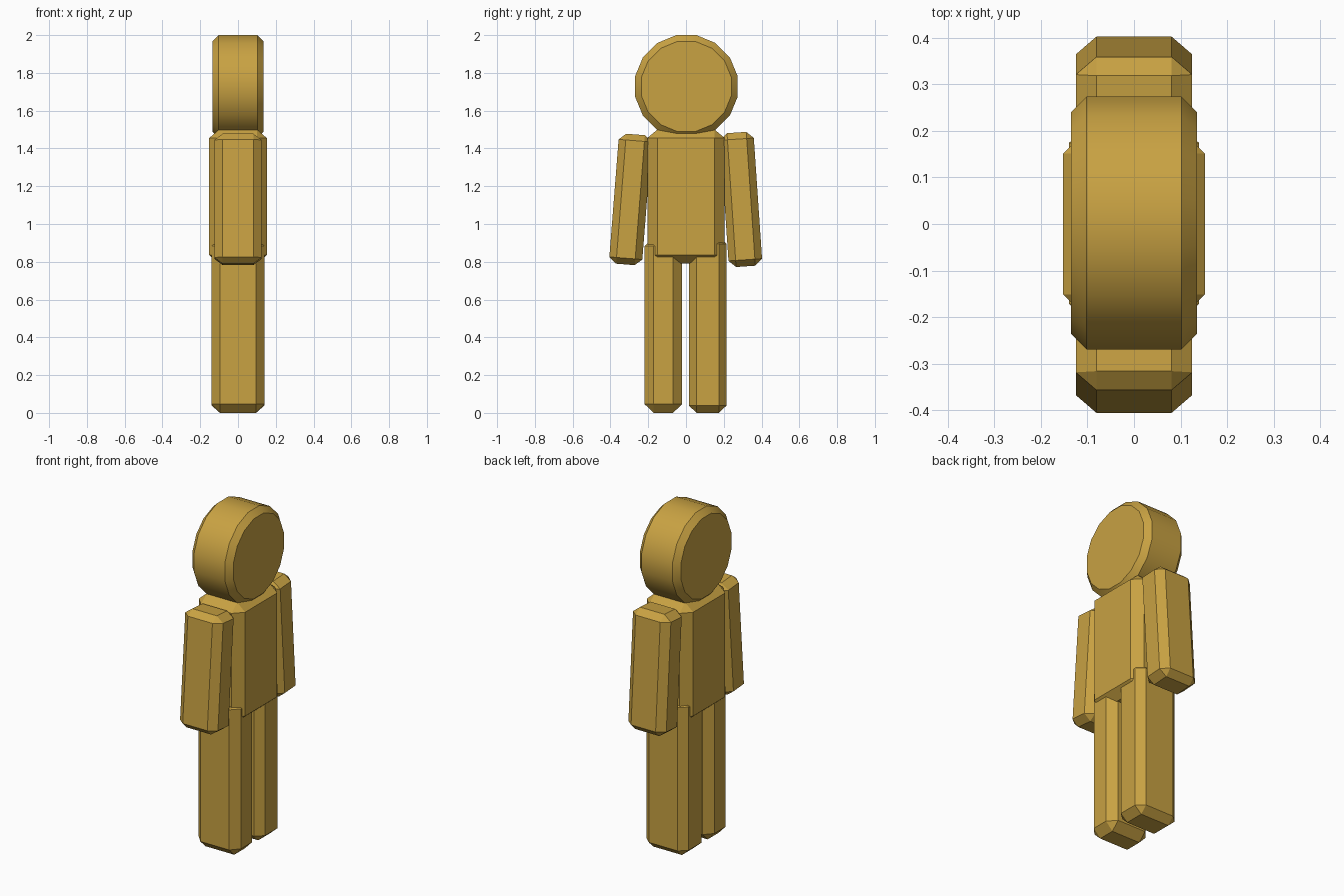
import bpy, bmesh
from math import radians
from mathutils import Matrix, Vector

if "Cube" in bpy.data.objects:
    bpy.data.objects.remove(bpy.data.objects["Cube"])

mat = bpy.data.materials.new("golden")
mat.diffuse_color = (0.58, 0.36, 0.055, 1)
mat.use_nodes = True
mat.node_tree.nodes["Principled BSDF"].inputs["Base Color"].default_value = mat.diffuse_color


def make_object(name, bm, loc, tilt=0):
    bmesh.ops.recalc_face_normals(bm, faces=bm.faces[:])
    mesh = bpy.data.meshes.new(name)
    bm.to_mesh(mesh)
    bm.free()
    mesh.materials.append(mat)
    obj = bpy.data.objects.new(name, mesh)
    obj.location = loc
    obj.rotation_euler.x = radians(tilt)
    bpy.context.collection.objects.link(obj)
    return obj


def chamfer_box(name, loc, size, cut, tilt=0):
    """Box with a single flat bevel whose width may differ per axis."""
    bm = bmesh.new()
    bmesh.ops.create_cube(bm, size=1)
    bmesh.ops.scale(bm, vec=[s / c for s, c in zip(size, cut)], verts=bm.verts[:])
    bmesh.ops.bevel(bm, geom=bm.edges[:], offset=1, offset_type='OFFSET',
                    segments=1, affect='EDGES')
    bmesh.ops.scale(bm, vec=Vector(cut), verts=bm.verts[:])
    return make_object(name, bm, loc, tilt)


# Head: 16-sided disc across x with chamfered rims
bm = bmesh.new()
bmesh.ops.create_cone(bm, cap_ends=True, segments=16, radius1=0.277,
                      radius2=0.277, depth=0.27)
bmesh.ops.rotate(bm, matrix=Matrix.Rotation(radians(11.25), 3, 'Z'), verts=bm.verts[:])
# keep a flat edge at the top of the head
if max(v.co.x for v in bm.verts) > 0.275:
    bmesh.ops.rotate(bm, matrix=Matrix.Rotation(radians(11.25), 3, 'Z'), verts=bm.verts[:])
bmesh.ops.rotate(bm, matrix=Matrix.Rotation(radians(90), 3, 'Y'), verts=bm.verts[:])
rims = [e for e in bm.edges if abs(e.verts[0].co.x - e.verts[1].co.x) < 1e-4]
bmesh.ops.bevel(bm, geom=rims, offset=0.033, offset_type='OFFSET',
                segments=1, affect='EDGES')
head = make_object("head", bm, (0, 0.002, 1.728))
bpy.context.view_layer.objects.active = head
head.select_set(True)
bpy.ops.object.shade_smooth_by_angle(angle=radians(30))

# Torso
chamfer_box("torso", (0, 0, 1.145), (0.305, 0.41, 0.71), (0.052, 0.054, 0.045))

# Arms, splayed slightly outwards
chamfer_box("right_arm", (0, 0.292, 1.13), (0.25, 0.178, 0.71), (0.044, 0.038, 0.035), 3.9)
chamfer_box("left_arm", (0, -0.294, 1.13), (0.25, 0.175, 0.69), (0.044, 0.038, 0.033), -4.5)

# Legs, tops tucked into the torso
chamfer_box("right_leg", (0, 0.115, 0.467), (0.28, 0.2, 0.935), (0.045, 0.041, 0.04))
chamfer_box("left_leg", (0, -0.12, 0.465), (0.28, 0.2, 0.93), (0.045, 0.049, 0.047))
